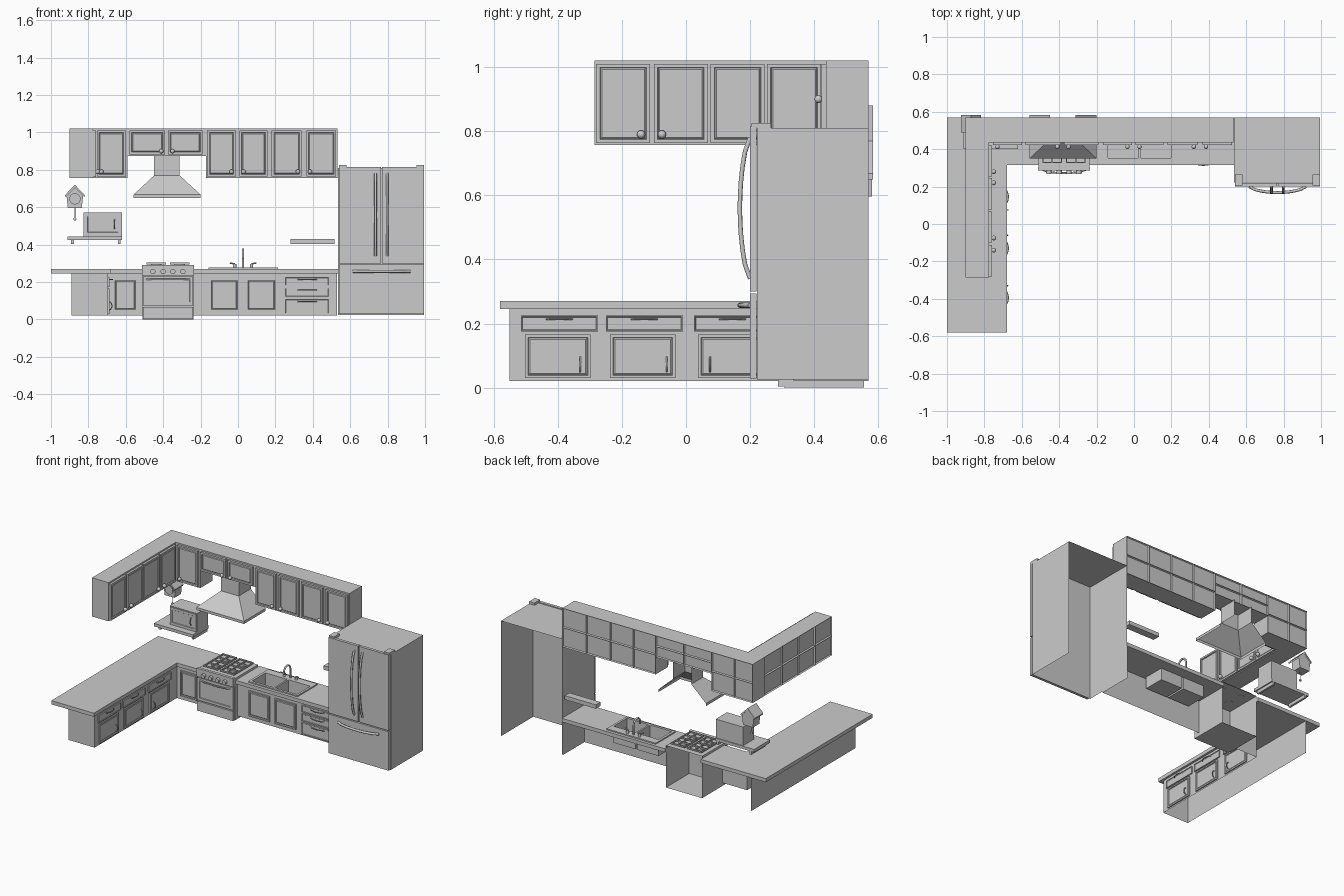
import bpy, bmesh, math
from mathutils import Vector, Matrix

if "Cube" in bpy.data.objects:
    bpy.data.objects.remove(bpy.data.objects["Cube"])

# ---------- helpers ----------
def finish(name, bm):
    me = bpy.data.meshes.new(name)
    bm.normal_update()
    bm.to_mesh(me)
    bm.free()
    ob = bpy.data.objects.new(name, me)
    bpy.context.collection.objects.link(ob)
    return ob

def box_bm(x0, x1, y0, y1, z0, z1):
    bm = bmesh.new()
    m = Matrix.Translation(((x0+x1)/2, (y0+y1)/2, (z0+z1)/2)) @ Matrix.Diagonal((x1-x0, y1-y0, z1-z0, 1))
    bmesh.ops.create_cube(bm, size=1, matrix=m)
    bm.normal_update()
    return bm

def facing(bm, n):
    return [f for f in bm.faces if f.normal.dot(Vector(n)) > 0.9]

def box(name, x0, x1, y0, y1, z0, z1, open=()):
    bm = box_bm(x0, x1, y0, y1, z0, z1)
    for n in open:
        bmesh.ops.delete(bm, geom=facing(bm, n), context='FACES_ONLY')
    return finish(name, bm)

def panel(name, face, u0, u1, z0, z1, base, t, border=0.016, sink=0.006, raised=True):
    """Door or drawer front; face F looks to -y, face R looks to +x."""
    if face == 'F':
        bm, n = box_bm(u0, u1, base-t, base, z0, z1), (0, -1, 0)
    else:
        bm, n = box_bm(base, base+t, u0, u1, z0, z1), (1, 0, 0)
    f = facing(bm, n)
    if border:
        bmesh.ops.inset_region(bm, faces=f, thickness=border, depth=0)
        bmesh.ops.inset_region(bm, faces=f, thickness=0.003, depth=-sink)
        if raised:
            bmesh.ops.inset_region(bm, faces=f, thickness=0.006, depth=sink*0.6)
    return finish(name, bm)

def loft(name, rings):
    """Open sheet through point rows."""
    bm = bmesh.new()
    rows = [[bm.verts.new(p) for p in r] for r in rings]
    for a, b in zip(rows, rows[1:]):
        for i in range(len(a)-1):
            bm.faces.new((a[i], a[i+1], b[i+1], b[i]))
    return finish(name, bm)

def wall(name, pts, z0, z1):
    return loft(name, [[(x, y, z) for x, y in pts] for z in (z0, z1)])

def prism(name, pts, vec):
    bm = bmesh.new()
    f = bm.faces.new([bm.verts.new(p) for p in pts])
    r = bmesh.ops.extrude_face_region(bm, geom=[f])
    bmesh.ops.translate(bm, vec=vec, verts=[v for v in r['geom'] if isinstance(v, bmesh.types.BMVert)])
    bmesh.ops.recalc_face_normals(bm, faces=bm.faces)
    return finish(name, bm)

def tube(name, pts, r):
    cu = bpy.data.curves.new(name, 'CURVE')
    cu.dimensions, cu.bevel_depth, cu.bevel_resolution, cu.use_fill_caps = '3D', r, 2, True
    s = cu.splines.new('POLY')
    s.points.add(len(pts)-1)
    for p, c in zip(s.points, pts):
        p.co = (*c, 1)
    ob = bpy.data.objects.new(name, cu)
    bpy.context.collection.objects.link(ob)
    bpy.ops.object.select_all(action='DESELECT')
    ob.select_set(True)
    bpy.context.view_layer.objects.active = ob
    bpy.ops.object.convert(target='MESH')

def bow(name, a, b, out, r=0.004):
    a, b, out = Vector(a), Vector(b), Vector(out)
    tube(name, [a.lerp(b, i/10) + out*math.sin(math.pi*i/10)**0.6 for i in range(11)], r)

def ball(name, c, r):
    bpy.ops.mesh.primitive_uv_sphere_add(segments=14, ring_count=8, radius=r, location=c)
    bpy.context.object.name = name
    bpy.ops.object.shade_smooth()

def disc(name, c, r, d, axis='Z'):
    rot = (math.pi/2, 0, 0) if axis == 'Y' else (0, 0, 0)
    bpy.ops.mesh.primitive_cylinder_add(vertices=20, radius=r, depth=d, location=c, rotation=rot)
    bpy.context.object.name = name
    bpy.ops.object.shade_smooth_by_angle()

# ---------- upper cabinets with recessed backs ----------
def cell(name, x0, x1, y0, y1, z0, z1, back):
    bm = box_bm(x0, x1, y0, y1, z0, z1)
    zm = (z0+z1)/2
    f = facing(bm, back)
    geom = f + list(f[0].edges) + list(f[0].verts)
    bmesh.ops.bisect_plane(bm, geom=geom, plane_co=(0, 0, zm), plane_no=(0, 0, 1))
    bm.normal_update()
    bmesh.ops.inset_individual(bm, faces=facing(bm, back), thickness=0.006, depth=-0.01)
    finish(name, bm)

TOP, LOW, MID = 1.02, 0.757, 0.875
xs = [-0.90, -0.76, -0.59, -0.38, -0.17, 0.0, 0.175, 0.355, 0.533]
for i, (a, b) in enumerate(zip(xs, xs[1:])):
    cell(f"upper_back_cabinet_{i}", a, b, 0.437, 0.57, MID if i in (2, 3) else LOW, TOP, (0, 1, 0))
ys = [-0.285, -0.105, 0.07, 0.245, 0.437]
for i, (a, b) in enumerate(zip(ys, ys[1:])):
    cell(f"upper_left_cabinet_{i}", -0.90, -0.775, a, b, LOW, TOP, (-1, 0, 0))

for i, (a, b, z, k) in enumerate([(-0.755, -0.6, LOW, -0.73), (-0.58, -0.39, MID, -0.41), (-0.375, -0.19, MID, -0.35),
                                  (-0.165, -0.012, LOW, -0.035), (0.008, 0.158, LOW, 0.03),
                                  (0.18, 0.34, LOW, 0.32), (0.365, 0.525, LOW, 0.385)]):
    panel(f"upper_back_door_{i}", 'F', a, b, z+0.008, 1.01, 0.437, 0.015)
    ball(f"upper_back_knob_{i}", (k, 0.413, z+0.033 if z == LOW else z+0.025), 0.012)
for i, (a, k) in enumerate([(-0.28, -0.14), (-0.10, -0.075), (0.077, 0.22), (0.253, 0.28)]):
    panel(f"upper_left_door_{i}", 'R', a, a+0.168, LOW+0.006, 1.01, -0.775, 0.015)
    ball(f"upper_left_knob_{i}", (-0.75, k, 0.79), 0.013)

# ---------- base cabinets, open at back and bottom ----------
wall("left_base", [(-0.89, 0.57), (-0.89, -0.55), (-0.695, -0.55), (-0.695, 0.335), (-0.51, 0.335), (-0.51, 0.55)], 0.02, 0.245)
wall("right_base", [(-0.24, 0.55), (-0.24, 0.335), (0.53, 0.335), (0.53, 0.57)], 0.02, 0.245)
for i, (a, k) in enumerate([(-0.515, -0.33), (-0.25, -0.06), (0.025, 0.075)]):
    panel(f"left_drawer_{i}", 'R', a, a+0.24, 0.175, 0.225, -0.695, 0.008, 0.005, 0.003, False)
    panel(f"left_door_{i}", 'R', a+0.013, a+0.217, 0.03, 0.165, -0.695, 0.008, 0.012, 0.005)
    bow(f"left_drawer_handle_{i}", (-0.688, a+0.08, 0.214), (-0.688, a+0.16, 0.214), (0.016, 0, 0), 0.003)
    bow(f"left_door_handle_{i}", (-0.688, k, 0.05), (-0.688, k, 0.095), (0.014, 0, 0), 0.003)
for i, (a, b) in enumerate([(-0.665, -0.54), (-0.15, 0.005), (0.045, 0.205)]):
    panel(f"back_base_door_{i}", 'F', a, b, 0.045, 0.218, 0.335, 0.008, 0.012, 0.005)
for i, (z0, z1) in enumerate([(0.03, 0.11), (0.12, 0.17), (0.18, 0.227)]):
    panel(f"back_drawer_{i}", 'F', 0.25, 0.488, z0, z1, 0.335, 0.008, 0.005, 0.003, False)
    bow(f"back_drawer_handle_{i}", (0.32, 0.328, z1-0.013), (0.42, 0.328, z1-0.013), (0, -0.014, 0), 0.003)

# ---------- countertops ----------
prism("left_countertop", [(x, y, 0.245) for x, y in
      [(-1, -0.58), (-0.68, -0.58), (-0.68, 0.315), (-0.51, 0.315), (-0.51, 0.57), (-1, 0.57)]], (0, 0, 0.025))
counter = box("right_countertop", -0.24, 0.535, 0.315, 0.57, 0.245, 0.27)

# ---------- sink ----------
rim = box("sink_rim", -0.157, 0.213, 0.335, 0.55, 0.262, 0.278)
for i, a in enumerate([-0.14, 0.035]):
    cut = box(f"cutter_{i}", a, a+0.163, 0.352, 0.495, 0.2, 0.35)
    cut.hide_render = True
    cut.hide_set(True)
    for ob in (counter, rim):
        m = ob.modifiers.new("bowl_hole", 'BOOLEAN')
        m.object, m.operation, m.solver = cut, 'DIFFERENCE', 'EXACT'
    box(f"sink_bowl_{i}", a, a+0.163, 0.352, 0.495, 0.165, 0.277, open=[(0, 0, 1)])
    disc(f"sink_drain_{i}", (a+0.08, 0.42, 0.167), 0.018, 0.004)
tube("faucet", [(0.027, 0.525, 0.278), (0.027, 0.525, 0.34)] +
     [(0.027, 0.49+0.035*math.cos(t*math.pi/6), 0.34+0.035*math.sin(t*math.pi/6)) for t in range(1, 7)] +
     [(0.027, 0.455, 0.325)], 0.006)
for i, x in enumerate([-0.018, 0.072]):
    disc(f"tap_{i}", (x, 0.525, 0.287), 0.009, 0.02)
    tube(f"tap_lever_{i}", [(x, 0.525, 0.297), (x + (0.025 if i else -0.025), 0.515, 0.302)], 0.004)

# ---------- stove ----------
box("stove_body", -0.51, -0.238, 0.305, 0.555, 0.0, 0.285, open=[(0, 1, 0)])
box("stove_control_panel", -0.512, -0.236, 0.285, 0.305, 0.235, 0.292)
panel("oven_door", 'F', -0.508, -0.24, 0.075, 0.23, 0.305, 0.018, 0.025, 0.004, False)
panel("oven_drawer", 'F', -0.508, -0.24, 0.003, 0.068, 0.305, 0.018, 0)
bow("oven_handle", (-0.49, 0.29, 0.215), (-0.258, 0.29, 0.215), (0, -0.018, 0), 0.005)
for i, x in enumerate([-0.455, -0.4, -0.348, -0.295]):
    disc(f"stove_knob_{i}", (x, 0.277, 0.256), 0.014, 0.018, 'Y')
for i, x in enumerate([-0.437, -0.311]):
    for s in (-1, 1):
        box(f"grate_{i}_side", x+s*0.05-0.003, x+s*0.05+0.003, 0.325, 0.535, 0.293, 0.302)
    for j, y in enumerate([0.328, 0.38, 0.43, 0.48, 0.532]):
        box(f"grate_{i}_bar_{j}", x-0.053, x+0.053, y-0.003, y+0.003, 0.295, 0.304)
    box(f"grate_{i}_spine", x-0.003, x+0.003, 0.325, 0.535, 0.295, 0.304)
    for j, y in enumerate([0.38, 0.48]):
        disc(f"burner_{i}_{j}", (x, y, 0.289), 0.028, 0.01)

# ---------- range hood, open below and behind ----------
def hood_ring(x0, x1, y, z):
    return [(x0, 0.583, z), (x0, y, z), (x1, y, z), (x1, 0.583, z)]
loft("range_hood", [hood_ring(-0.558, -0.2, 0.35, 0.65), hood_ring(-0.558, -0.2, 0.35, 0.668),
                    hood_ring(-0.448, -0.312, 0.455, 0.77), hood_ring(-0.448, -0.312, 0.455, 0.88)])

# ---------- refrigerator, open behind and below ----------
box("fridge_body", 0.535, 0.995, 0.222, 0.57, 0.025, 0.81, open=[(0, 1, 0), (0, 0, -1)])
for i, (a, b, h) in enumerate([(0.54, 0.764, 0.735), (0.77, 0.995, 0.797)]):
    panel(f"fridge_door_{i}", 'F', a, b, 0.3, 0.815, 0.22, 0.02, 0)
    bow(f"fridge_handle_{i}", (h, 0.2, 0.34), (h, 0.2, 0.78), (0, -0.032, 0), 0.007)
    box(f"fridge_hinge_{i}", *((0.54, 0.58) if i == 0 else (0.955, 0.995)), 0.205, 0.265, 0.81, 0.826)
panel("freezer_drawer", 'F', 0.54, 0.995, 0.028, 0.293, 0.22, 0.02, 0)
bow("freezer_handle", (0.615, 0.2, 0.257), (0.92, 0.2, 0.257), (0, -0.032, 0), 0.008)

# ---------- shelves and microwave ----------
box("microwave_shelf", -0.912, -0.62, 0.40, 0.57, 0.425, 0.445)
for i, x in enumerate([-0.885, -0.635]):
    box(f"shelf_bracket_{i}", x-0.007, x+0.007, 0.42, 0.57, 0.403, 0.425)
box("small_shelf", 0.28, 0.515, 0.52, 0.57, 0.403, 0.43)
box("microwave_body", -0.825, -0.62, 0.445, 0.565, 0.445, 0.572)
panel("microwave_door", 'F', -0.82, -0.625, 0.45, 0.567, 0.445, 0.006, 0.022, 0.003, False)
bow("microwave_handle", (-0.66, 0.439, 0.485), (-0.66, 0.439, 0.535), (0, -0.012, 0), 0.003)

# ---------- wall clock shaped like a little house ----------
prism("clock_house", [(x, 0.51, z) for x, z in
      [(-0.91, 0.597), (-0.835, 0.597), (-0.828, 0.665), (-0.872, 0.708), (-0.917, 0.665)]], (0, 0.07, 0))
for s in (-1, 1):
    prism("clock_roof", [(-0.872+s*a, 0.49, z) for a, z in
          [(0, 0.72), (0.053, 0.665), (0.05, 0.655), (0, 0.705)]], (0, 0.093, 0))
disc("clock_face", (-0.872, 0.506, 0.645), 0.03, 0.012, 'Y')
tube("clock_pendulum", [(-0.872, 0.54, 0.6), (-0.872, 0.54, 0.54)], 0.002)
disc("pendulum_bob", (-0.872, 0.54, 0.537), 0.008, 0.006, 'Y')
